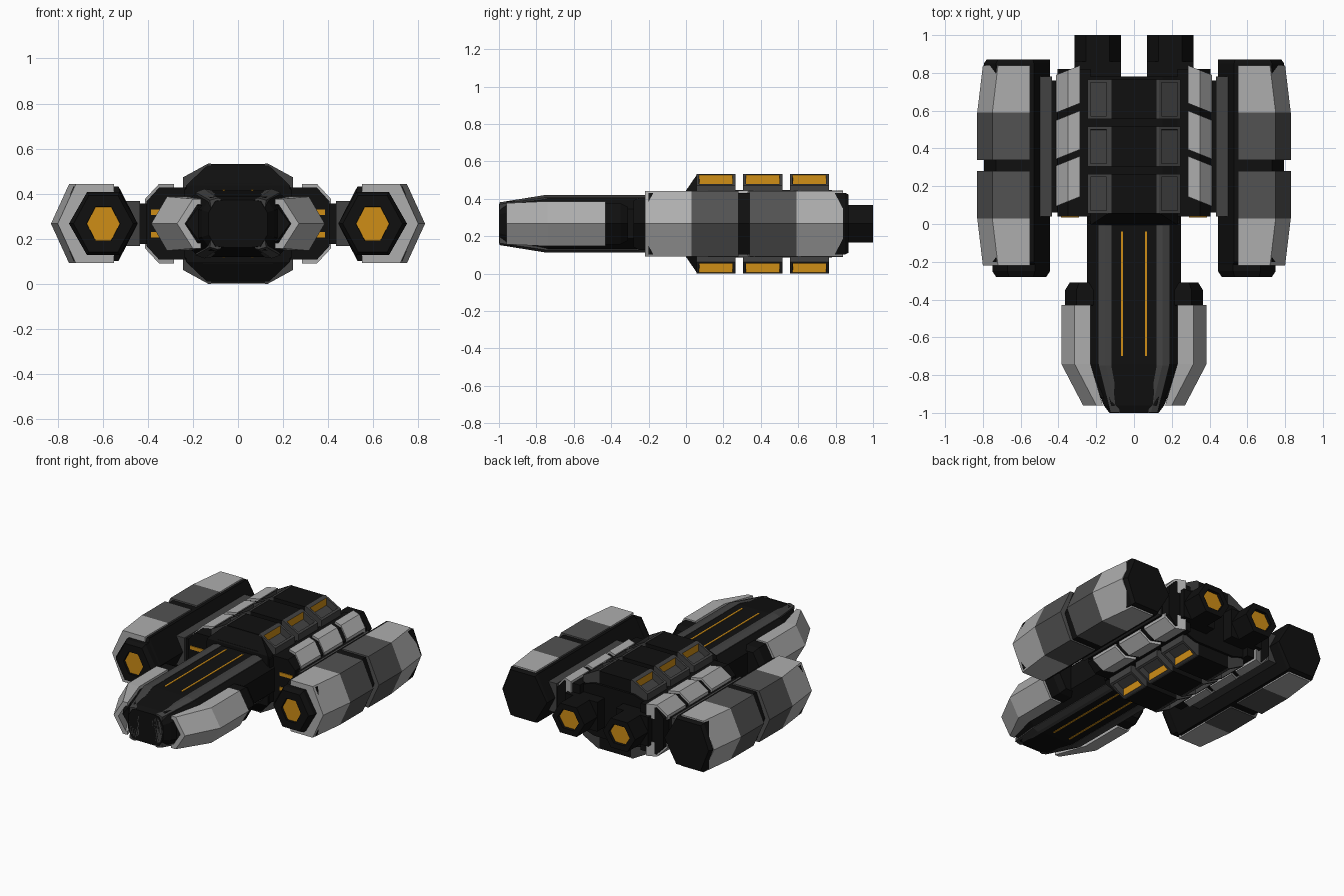
import bpy, bmesh
from mathutils import Vector

if "Cube" in bpy.data.objects:
    bpy.data.objects.remove(bpy.data.objects["Cube"])

MID = 0.267  # height of the symmetry plane; all z values below are relative to it


def material(name, r, g, b):
    m = bpy.data.materials.new(name)
    m.diffuse_color = (r, g, b, 1)
    m.use_nodes = True
    m.node_tree.nodes["Principled BSDF"].inputs["Base Color"].default_value = m.diffuse_color
    return m


BLACK = material("black", 0.005, 0.005, 0.005)
DARK = material("dark_grey", 0.055, 0.055, 0.055)
MIDG = material("mid_grey", 0.085, 0.085, 0.085)
LIGHT = material("light_grey", 0.42, 0.42, 0.42)
ORANGE = material("orange", 0.62, 0.27, 0.008)


def sym(pts):
    """Close an upper outline by reflecting it below the middle plane."""
    return pts + [(x, -z) for x, z in reversed(pts) if z]


def full(pts):
    """Reflect an upper-right quadrant outline to a whole ring."""
    half = sym(pts)
    return half + [(-x, z) for x, z in reversed(half) if x]


def rect(x0, x1, z0, z1):
    return [(x0, z0), (x1, z0), (x1, z1), (x0, z1)]


def loft(name, sections, mats, mirror="", shear=0, recess=None):
    """Skin (y, outline) sections. recess = (facing, inset, push, glow on floor?)."""
    bm = bmesh.new()
    x0 = sections[0][1][0][0]
    rings = [[bm.verts.new((x, y + shear * (x - x0), z)) for x, z in o] for y, o in sections]
    n = len(rings[0])
    for b in range(len(rings) - 1):
        for i in range(n):
            j = (i + 1) % n
            f = bm.faces.new((rings[b][i], rings[b][j], rings[b + 1][j], rings[b + 1][i]))
            f.material_index = min(b, len(mats) - 1)
    bm.faces.new(rings[0])
    bm.faces.new(rings[-1]).material_index = min(len(rings) - 2, len(mats) - 1)
    bmesh.ops.recalc_face_normals(bm, faces=bm.faces)
    if recess:
        facing, inset, push, floor_glow = recess
        d = Vector(facing).normalized()
        f = max(bm.faces, key=lambda q: q.normal.dot(d))
        bmesh.ops.inset_region(bm, faces=[f], thickness=inset)
        walls = bmesh.ops.inset_region(bm, faces=[f], thickness=0.001)["faces"]
        bmesh.ops.translate(bm, verts=f.verts, vec=push)
        glow = f if floor_glow else min(walls, key=lambda q: q.calc_center_median().x)
        glow.material_index = len(mats)
    me = bpy.data.meshes.new(name)
    bm.to_mesh(me)
    bm.free()
    for m in list(mats) + ([ORANGE] if recess else []):
        me.materials.append(m)
    ob = bpy.data.objects.new(name, me)
    ob.location.z = MID
    bpy.context.collection.objects.link(ob)
    if mirror:
        mod = ob.modifiers.new("mirror", "MIRROR")
        mod.use_axis = ("X" in mirror, False, "Z" in mirror)
    return ob


# Rear hull
hull = full([(0.15, 0.18), (0.24, 0.15)])
loft("rear_hull", [(0.0, hull), (0.78, hull)], [BLACK])

# Ramp at the front of the raised roof, above and below
loft("roof_ramp", [(-0.005, [(-0.23, 0.17), (0.23, 0.17), (0.23, 0.1), (-0.23, 0.1)]),
                   (0.06, [(-0.13, 0.265), (0.13, 0.265), (0.235, 0.15), (-0.235, 0.15)])],
     [BLACK], "Z")

# Three raised roof ribs with a slanted glowing vent on every side
for i in range(3):
    y0, y1 = 0.055 + 0.25 * i, 0.265 + 0.25 * i
    rib = rect(-0.12, 0.12, 0.15, 0.265)
    loft(f"roof_rib_{i+1}", [(y0, rib), (y1, rib)], [BLACK], "Z")
    vent = [(0.12, 0.267), (0.132, 0.267), (0.245, 0.205), (0.245, 0.15), (0.12, 0.15)]
    loft(f"roof_vent_{i+1}", [(y0, vent), (y1, vent)], [DARK], "XZ",
         recess=((0.5, 0, 0.87), 0.022, (0, 0, -0.05), False))

# Neck and nose
loft("neck", [(-1.0, full([(0.06, 0.105), (0.10, 0.10), (0.13, 0.05)])),
              (-0.96, full([(0.10, 0.12), (0.12, 0.115), (0.16, 0.06)])),
              (-0.74, full([(0.12, 0.148), (0.18, 0.14), (0.25, 0.08)])),
              (0.05, full([(0.12, 0.148), (0.18, 0.14), (0.25, 0.08)]))], [BLACK])

# Grey rails along the neck, above and below
rail = [(0.12, 0.15), (0.15, 0.154), (0.188, 0.14), (0.18, 0.1), (0.12, 0.1)]
tip = [(0.075, 0.11), (0.09, 0.114), (0.125, 0.104), (0.12, 0.07), (0.075, 0.07)]
loft("neck_rail", [(-0.998, tip), (-0.75, rail), (0.0, rail)], [DARK], "XZ")

# Orange light strips on the neck
strip = rect(0.057, 0.069, 0.14, 0.151)
loft("neck_light", [(-0.70, strip), (-0.04, strip)], [ORANGE], "XZ")

# Grey nose plates
plate = sym([(0.05, 0.06), (0.08, 0.09), (0.11, 0.07), (0.13, 0)])
loft("nose_plate", [(-1.0, plate), (-0.95, plate)], [DARK], "X")

# Cheek armour shells beside the nose, with their dark filling
c_back = sym([(0.23, 0.12), (0.315, 0.12), (0.385, 0)])
c_back += [(0.23, -0.09), (0.30, -0.09), (0.345, 0), (0.30, 0.09), (0.23, 0.09)]
c_front = sym([(0.165, 0.11), (0.20, 0.11), (0.27, 0)])
c_front += [(0.165, -0.085), (0.18, -0.085), (0.235, 0), (0.18, 0.085), (0.165, 0.085)]
loft("cheek_armour", [(-0.96, c_front), (-0.74, c_back), (-0.43, c_back)], [LIGHT], "X")
fill = sym([(0.20, 0.11), (0.305, 0.11), (0.365, 0)])
loft("cheek_core", [(-0.92, sym([(0.10, 0.08), (0.17, 0.08), (0.23, 0)])),
                    (-0.74, sym([(0.20, 0.088), (0.298, 0.088), (0.343, 0)])),
                    (-0.435, sym([(0.20, 0.088), (0.298, 0.088), (0.343, 0)])),
                    (-0.43, fill), (-0.35, fill),
                    (-0.31, sym([(0.20, 0.09), (0.29, 0.09), (0.34, 0)]))], [BLACK], "X")

# Shoulders between hull and pods
shoulder = sym([(0.23, 0.16), (0.35, 0.16), (0.405, 0.10)])
loft("shoulder", [(0.04, shoulder), (0.82, shoulder)], [BLACK], "X")
slit = rect(0.29, 0.387, 0.038, 0.062)
loft("shoulder_light", [(0.035, slit), (0.06, slit)], [ORANGE], "XZ")
bar = rect(0.435, 0.50, -0.10, 0.10)
loft("pod_mount", [(0.04, bar), (0.78, bar)], [DARK], "X")
link = rect(0.38, 0.45, -0.09, 0.09)
loft("pod_link", [(0.06, link), (0.76, link)], [BLACK], "X")

# Slanted armour pads on the shoulders
pad = [(0.285, 0.177), (0.35, 0.177), (0.412, 0.11), (0.412, 0.08), (0.285, 0.08)]
for i, (a, b) in enumerate([(0.145, 0.36), (0.395, 0.60), (0.64, 0.84)]):
    loft(f"shoulder_pad_{i+1}", [(a, pad), (b, pad)], [LIGHT], "XZ", shear=-0.4)

# Side pods: dark core with a glowing front
body = sym([(0.445, 0), (0.53, 0.165), (0.73, 0.165), (0.795, 0)])
mouth = sym([(0.445, 0), (0.525, 0.14), (0.67, 0.14), (0.75, 0)])
loft("pod_core", [(-0.28, sym([(0.465, 0), (0.533, 0.125), (0.662, 0.125), (0.73, 0)])),
                  (-0.25, mouth), (-0.215, mouth), (-0.20, body), (0.85, body),
                  (0.87, sym([(0.445, 0), (0.535, 0.155), (0.72, 0.155), (0.78, 0)]))],
     [BLACK], "X", recess=((0, -1, 0), 0.058, (0, 0.015, 0), True))

# Pod armour shells, two per pod, tapering towards the outer ends
wide = sym([(0.55, 0.175), (0.75, 0.175), (0.83, 0)])
slim = sym([(0.55, 0.175), (0.72, 0.175), (0.80, 0)])
loft("pod_armour_front", [(-0.22, slim), (0.03, wide), (0.28, wide)], [LIGHT, MIDG], "X")
loft("pod_armour_rear", [(0.34, wide), (0.59, wide), (0.84, slim)], [MIDG, LIGHT], "X")

# Rear engines with glowing exhausts
engine = sym([(0.07, 0), (0.13, 0.10), (0.255, 0.10), (0.315, 0)])
block = sym([(0.07, 0.10), (0.315, 0.10)])
loft("engine_block", [(0.70, block), (0.86, block)], [BLACK], "X")
loft("engine", [(0.80, engine), (1.0, engine)], [BLACK], "X",
     recess=((0, 1, 0), 0.042, (0, -0.02, 0), True))
